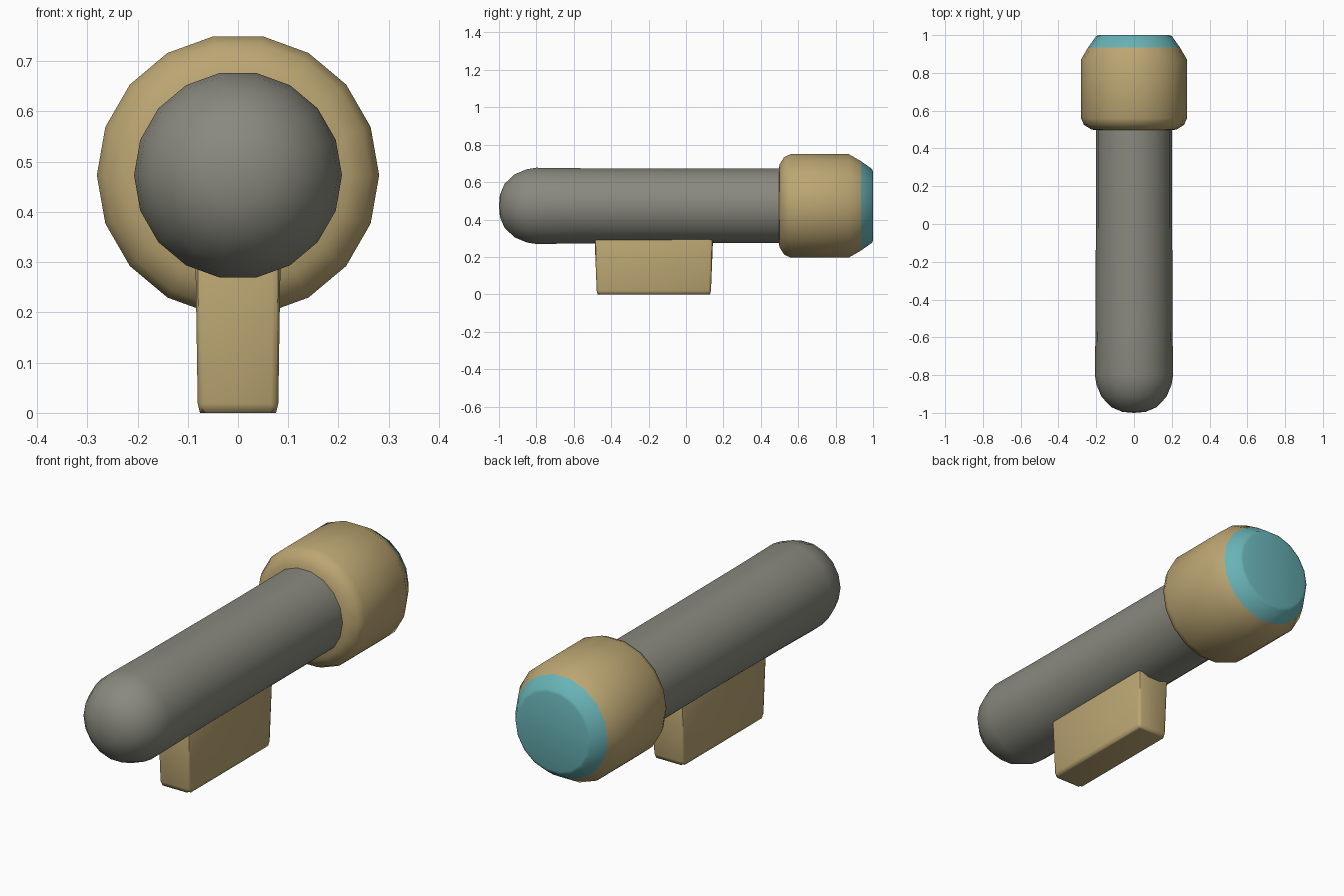
import bpy, bmesh, math

if "Cube" in bpy.data.objects:
    bpy.data.objects.remove(bpy.data.objects["Cube"])

AXIS_Z = 0.473


def material(name, rgb):
    m = bpy.data.materials.new(name)
    m.diffuse_color = (*rgb, 1)
    m.use_nodes = True
    m.node_tree.nodes["Principled BSDF"].inputs["Base Color"].default_value = m.diffuse_color
    return m


def finish(name, bm, mat, angle):
    bmesh.ops.recalc_face_normals(bm, faces=bm.faces)
    me = bpy.data.meshes.new(name)
    bm.to_mesh(me)
    bm.free()
    ob = bpy.data.objects.new(name, me)
    bpy.context.collection.objects.link(ob)
    me.materials.append(mat)
    bpy.ops.object.select_all(action='DESELECT')
    ob.select_set(True)
    bpy.context.view_layer.objects.active = ob
    bpy.ops.object.shade_smooth_by_angle(angle=math.radians(angle))
    return ob


def lathe(name, profile, mat, sides=18, angle=50):
    """Revolve (radius, y) points around the barrel axis."""
    bm = bmesh.new()
    verts = [bm.verts.new((r, y, AXIS_Z)) for r, y in profile]
    edges = [bm.edges.new(p) for p in zip(verts, verts[1:])]
    bmesh.ops.spin(bm, geom=verts + edges, cent=(0, 0, AXIS_Z), axis=(0, 1, 0),
                   angle=2 * math.pi, steps=sides)
    bmesh.ops.remove_doubles(bm, verts=bm.verts, dist=0.0005)
    return finish(name, bm, mat, angle)


grey = material("grey_metal", (0.25, 0.25, 0.21))
tan = material("tan_metal", (0.50, 0.38, 0.17))
teal = material("teal_glass", (0.14, 0.45, 0.47))

# Barrel with rounded front end
lathe("barrel", [(0, -1), (0.06, -0.995), (0.12, -0.97), (0.172, -0.915),
                 (0.199, -0.85), (0.207, -0.8), (0.204, -0.55),
                 (0.202, 0.0), (0.202, 0.52)], grey)

# Wide chamfered head
lathe("head", [(0.19, 0.495), (0.225, 0.5), (0.265, 0.525), (0.281, 0.56),
               (0.281, 0.87), (0.243, 0.935)], tan)

# Lens closing the back of the head
lathe("lens", [(0.243, 0.935), (0.2, 0.995), (0.185, 1.0), (0, 1.0)], teal)

# Mounting foot, slightly tapered with softened edges
bm = bmesh.new()
bmesh.ops.create_cube(bm, size=1)
for v in bm.verts:
    top = v.co.z > 0
    v.co.x *= 0.17 if top else 0.16
    v.co.y = v.co.y * (0.635 if top else 0.61) - 0.172
    v.co.z = 0.32 if top else 0.004
bmesh.ops.bevel(bm, geom=bm.edges[:], offset=0.015, segments=2,
                profile=0.5, affect='EDGES')
for v in bm.verts:
    if v.co.z < 0.01:
        v.co.z = 0
finish("mounting_foot", bm, tan, 40)
